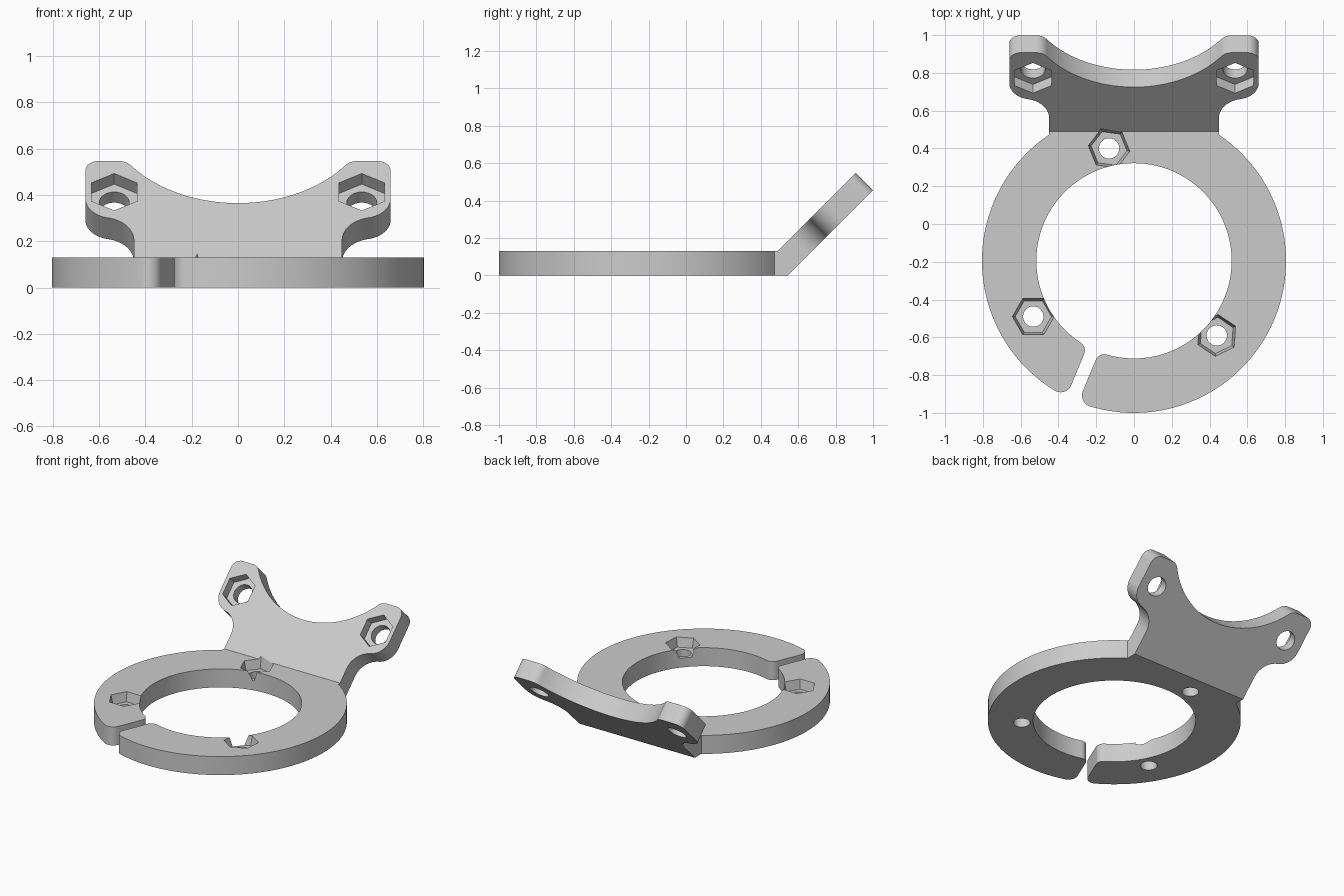
import bpy, bmesh
from math import sin, cos, atan2, sqrt, pi, radians, degrees, tan
from mathutils import Matrix, Vector

cube = bpy.data.objects.get("Cube")
if cube:
    bpy.data.objects.remove(cube)

T = 0.13                      # plate thickness
BEND_Y, HALF_W = 0.49, 0.45   # bend line position and half width
MITRE = T * tan(radians(22.5))

grey = bpy.data.materials.new("light_grey")
grey.use_nodes = True
colour = (0.6, 0.6, 0.6, 1)
grey.diffuse_color = colour
grey.node_tree.nodes["Principled BSDF"].inputs["Base Color"].default_value = colour


def arc(cx, cy, r, a0, a1, n=12):
    """Points on an arc, angles in degrees."""
    angles = [radians(a0 + (a1 - a0) * i / n) for i in range(n + 1)]
    return [(cx + r * cos(a), cy + r * sin(a)) for a in angles]


def ngon(r, n, rot=0):
    return arc(0, 0, r, rot, rot + 360, n)[:-1]


def prism(name, low, z0, high, z1, matrix):
    """Solid between two matching outlines."""
    bm = bmesh.new()
    a = [bm.verts.new((x, y, z0)) for x, y in low]
    b = [bm.verts.new((x, y, z1)) for x, y in high]
    bm.faces.new(a[::-1])
    bm.faces.new(b)
    for i in range(len(a)):
        j = (i + 1) % len(a)
        bm.faces.new((a[i], a[j], b[j], b[i]))
    bmesh.ops.recalc_face_normals(bm, faces=bm.faces)
    bm.transform(matrix)
    mesh = bpy.data.meshes.new(name)
    bm.to_mesh(mesh)
    bm.free()
    mesh.materials.append(grey)
    obj = bpy.data.objects.new(name, mesh)
    bpy.context.collection.objects.link(obj)
    return obj


def select(obj):
    bpy.ops.object.select_all(action='DESELECT')
    obj.select_set(True)
    bpy.context.view_layer.objects.active = obj


def cut(obj, cutter):
    mod = obj.modifiers.new("cut", 'BOOLEAN')
    mod.operation, mod.solver, mod.object = 'DIFFERENCE', 'EXACT', cutter
    select(obj)
    bpy.ops.object.modifier_apply(modifier=mod.name)


def nut_recess(targets, matrix, top_r, floor_r, hole_r, rot, depth=0.065):
    """Hexagonal pocket with a through hole; matrix sits on the top surface."""
    rise = 0.05
    wide = top_r + (top_r - floor_r) * rise / depth
    cutters = [
        prism("pocket_cutter", ngon(floor_r, 6, rot), -depth, ngon(wide, 6, rot), rise, matrix),
        prism("hole_cutter", ngon(hole_r, 40), -T - 0.05, ngon(hole_r, 40), rise, matrix)]
    for c in cutters:
        c.hide_render = True
        for t in targets:
            cut(t, c)
        bpy.data.objects.remove(c)


# Split ring outline, flat where it meets the bracket
CY, RO, RI = -0.195, 0.805, 0.517
PHI = 247.5                       # slot direction
u = Vector((cos(radians(PHI)), sin(radians(PHI))))
v = Vector((-u.y, u.x))


def slot_corner(offset, side, r, outer):
    """Fillet centre and its angle about the ring centre."""
    n = offset + side * r
    d = sqrt((RO - r if outer else RI + r) ** 2 - n * n)
    c = u * d + v * n
    return c.x, c.y + CY, r, PHI + degrees(atan2(n, d))


left, right = -0.055, 0.0135      # slot walls either side of its axis
lo, li = slot_corner(left, -1, 0.06, True), slot_corner(left, -1, 0.05, False)
ro, ri = slot_corner(right, 1, 0.06, True), slot_corner(right, 1, 0.05, False)
meet = degrees(atan2(sqrt(RO ** 2 - HALF_W ** 2), HALF_W))

ring_top = [(HALF_W, BEND_Y), (-HALF_W, BEND_Y)]
ring_top += arc(0, CY, RO, 180 - meet, lo[3], 48)
ring_top += arc(*lo[:3], lo[3], PHI + 90)[1:]
ring_top += arc(*li[:3], PHI + 90, li[3] + 180)
ring_top += arc(0, CY, RI, li[3], ri[3] - 360, 96)[1:]
ring_top += arc(*ri[:3], ri[3] + 180, PHI + 270)[1:]
ring_top += arc(*ro[:3], PHI - 90, ro[3])
ring_top += arc(0, CY, RO, ro[3] - 360, meet, 56)[1:]
ring_low = [(x, y + MITRE) if i < 2 else (x, y) for i, (x, y) in enumerate(ring_top)]
ring = prism("split_ring", ring_low, 0, ring_top, T, Matrix())

# Bracket outline on the sloping face: one half, then mirrored
TOP, SADDLE_R, SADDLE_Y = 0.59, 0.58, 0.912
ear_r = 0.07
ear_y = TOP - ear_r
ear_x = sqrt((SADDLE_R + ear_r) ** 2 - (SADDLE_Y - ear_y) ** 2)
turn = degrees(atan2(SADDLE_Y - ear_y, -ear_x))
neck = degrees(atan2(0.255, -0.05))

half = [(HALF_W, 0)]
half += arc(0.59, 0.105, 0.14, 180, neck)
half += arc(0.54, 0.36, 0.12, neck - 180, 0)[1:]
half += arc(0.60, TOP - 0.06, 0.06, 0, 90)
half += arc(ear_x, ear_y, ear_r, 90, turn)
half += arc(0, SADDLE_Y, SADDLE_R, turn + 180, 270, 28)[1:]
face = half + [(-x, y) for x, y in half[-2::-1]]
back = [(x, -MITRE if y == 0 else y) for x, y in face]
slope = Matrix.Translation((0, BEND_Y, T)) @ Matrix.Rotation(pi / 4, 4, 'X')
bracket = prism("angled_bracket", back, -T, face, 0, slope)

# Nut recesses in the bracket ears
for side in (-1, 1):
    nut_recess([bracket], slope @ Matrix.Translation((side * 0.535, 0.40, 0)),
               0.113, 0.113, 0.065, 30)

# Nut recesses in the ring; the rear one also nicks the bracket
for x, y, rot, targets in ((-0.533, -0.49, 0, [ring]),
                           (0.438, -0.59, 26, [ring]),
                           (-0.132, 0.40, -8, [ring, bracket])):
    nut_recess(targets, Matrix.Translation((x, y, T)), 0.111, 0.096, 0.054, rot)

for obj in (ring, bracket):
    select(obj)
    bpy.ops.object.shade_smooth_by_angle(angle=radians(30))
